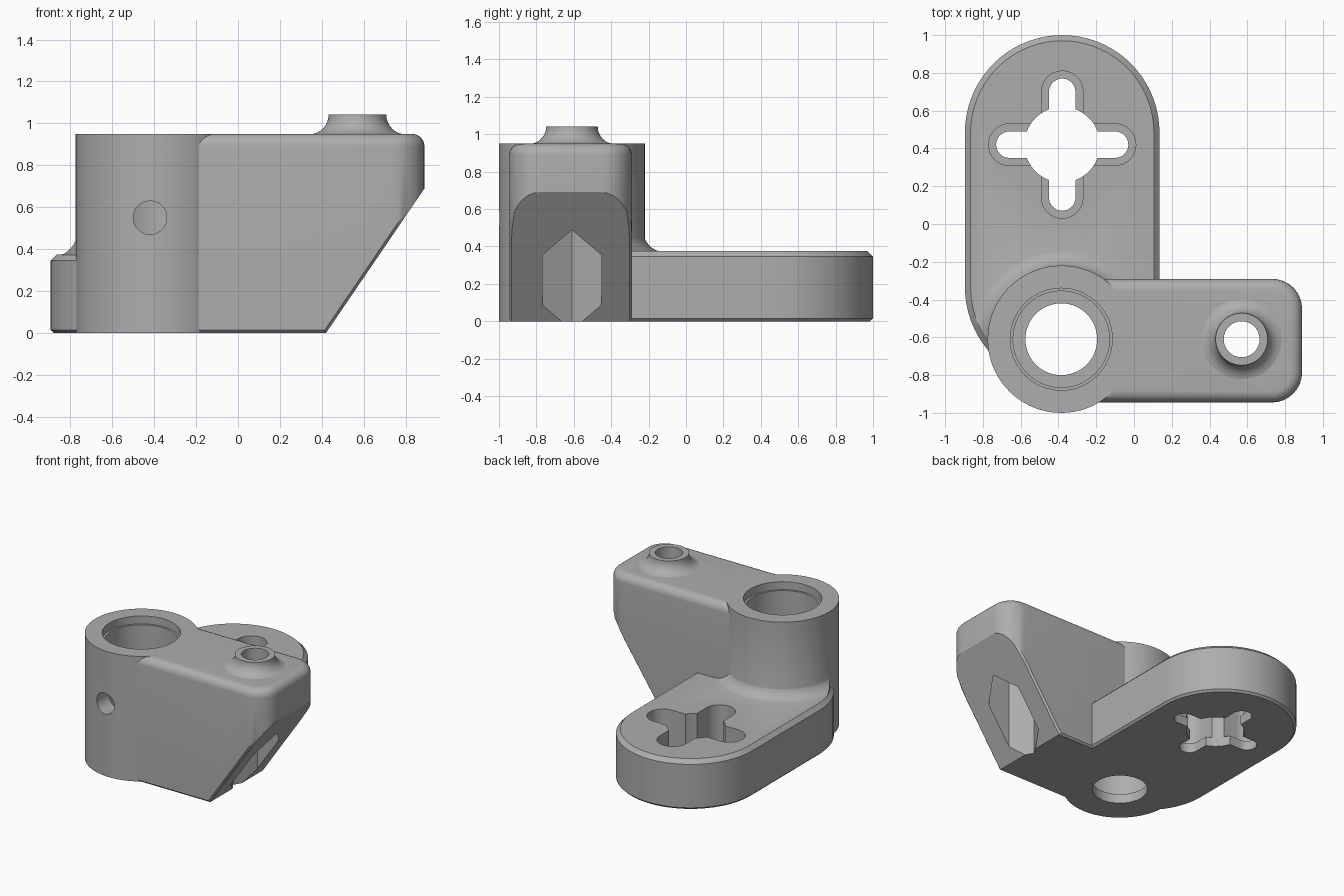
import bpy, bmesh, math
from mathutils import Matrix, Vector

if "Cube" in bpy.data.objects:
    bpy.data.objects.remove(bpy.data.objects["Cube"])

grey = bpy.data.materials.new("plain grey")
grey.use_nodes = True
color = (0.42, 0.42, 0.42, 1)
grey.diffuse_color = color
grey.node_tree.nodes["Principled BSDF"].inputs["Base Color"].default_value = color

POST = (-0.385, -0.61)      # upright tube centre
BOLT = (0.57, -0.61)        # bolt boss centre
CROSS = (-0.38, 0.42)       # cross-shaped slot centre
TOP, PLATE = 0.95, 0.375


def finish(bm, name):
    bmesh.ops.recalc_face_normals(bm, faces=bm.faces[:])
    mesh = bpy.data.meshes.new(name)
    bm.to_mesh(mesh)
    bm.free()
    mesh.materials.append(grey)
    ob = bpy.data.objects.new(name, mesh)
    bpy.context.collection.objects.link(ob)
    return ob


def lathe(name, profile, centre, steps=72):
    bm = bmesh.new()
    verts = [bm.verts.new((r, 0, z)) for r, z in profile]
    edges = [bm.edges.new(pair) for pair in zip(verts, verts[1:])]
    bmesh.ops.spin(bm, geom=verts + edges, cent=(0, 0, 0), axis=(0, 0, 1),
                   angle=math.tau, steps=steps)
    bmesh.ops.remove_doubles(bm, verts=bm.verts[:], dist=1e-5)
    bmesh.ops.translate(bm, verts=bm.verts[:], vec=(*centre, 0))
    return finish(bm, name)


def rod(name, radius, z0, z1, centre, steps=72):
    return lathe(name, [(0, z0), (radius, z0), (radius, z1), (0, z1)], centre, steps)


def arc(cx, cy, r, a0, a1, n=8):
    angles = [math.radians(a0 + (a1 - a0) * i / n) for i in range(n + 1)]
    return [(cx + r * math.cos(a), cy + r * math.sin(a)) for a in angles]


def stadium(a, b, r, n=24):
    """Rounded bar outline running from point a to point b."""
    d = math.degrees(math.atan2(b[1] - a[1], b[0] - a[0]))
    return arc(*b, r, d - 90, d + 90, n) + arc(*a, r, d + 90, d + 270, n)


def prism_bm(outline, z0, z1):
    bm = bmesh.new()
    face = bm.faces.new([bm.verts.new((x, y, z0)) for x, y in outline])
    up = bmesh.ops.extrude_face_region(bm, geom=[face])["geom"]
    bmesh.ops.translate(bm, verts=[v for v in up if isinstance(v, bmesh.types.BMVert)],
                        vec=(0, 0, z1 - z0))
    bmesh.ops.recalc_face_normals(bm, faces=bm.faces[:])
    return bm


def level_edges(bm, z):
    return [e for e in bm.edges if all(abs(v.co.z - z) < 1e-4 for v in e.verts)]


def bevel(bm, edges, size, segments=1):
    bmesh.ops.bevel(bm, geom=edges, offset=size, segments=segments,
                    profile=0.5, affect='EDGES')


def combine(target, other, operation):
    mod = target.modifiers.new("combine", 'BOOLEAN')
    mod.operation, mod.object, mod.solver = operation, other, 'EXACT'
    bpy.context.view_layer.update()
    result = target.evaluated_get(bpy.context.evaluated_depsgraph_get())
    mesh = bpy.data.meshes.new_from_object(result)
    target.modifiers.clear()
    target.data = mesh
    bpy.data.objects.remove(other)


# Mounting plate with chamfered rims
ends = ((-0.38, -0.335), (-0.38, 0.485))
bm = prism_bm(stadium(*ends, 0.515, 36), 0, PLATE)
bevel(bm, level_edges(bm, PLATE), 0.03)
bevel(bm, level_edges(bm, 0), 0.015)
bracket = finish(bm, "bracket")

# Flared foot of the tube, kept within the plate outline
foot = lathe("tube_foot", [(0, 0.2), (0.49, 0.2)] + arc(0.49, 0.478, 0.106, 270, 180)
             + [(0, 0.478)], POST)
combine(foot, finish(prism_bm(stadium(*ends, 0.487, 36), 0.1, 0.6), "foot_limit"), 'INTERSECT')

# Arm: rounded block with a sloping underside
outline = [(-0.3, -0.29), (-0.3, -0.945)] + arc(0.73, -0.785, 0.16, -90, 0) \
    + arc(0.73, -0.45, 0.16, 0, 90)
bm = prism_bm(outline, 0, TOP)
slope = Vector((0.69, 0, -0.47)).normalized()
bmesh.ops.bisect_plane(bm, geom=bm.verts[:] + bm.edges[:] + bm.faces[:],
                       plane_co=(0.42, 0, 0), plane_no=slope, clear_outer=True)
bmesh.ops.holes_fill(bm, edges=[e for e in bm.edges if e.is_boundary])
bmesh.ops.recalc_face_normals(bm, faces=bm.faces[:])
bevel(bm, level_edges(bm, TOP), 0.06, 6)
low = [e for e in bm.edges if len(e.link_faces) == 2
       and any(f.normal.z < -0.3 for f in e.link_faces)
       and any(abs(f.normal.y) > 0.95 for f in e.link_faces)]
bevel(bm, low, 0.013)
arm = finish(bm, "arm")

# Tube and flared bolt boss
tube = rod("tube", 0.39, 0, TOP, POST)
boss = lathe("bolt_boss", [(0, 0.9), (0.23, 0.9)] + arc(0.23, 1.04, 0.092, 270, 180)
             + [(0.138, 1.042), (0, 1.042)], BOLT)
for part in (tube, arm, foot, boss):
    combine(bracket, part, 'UNION')

# Stepped bore of the tube
cutters = [lathe("bore", [(0, -0.1), (0.19, -0.1), (0.19, 0.07), (0.255, 0.07),
                          (0.255, 0.89), (0.27, 0.89), (0.27, 1.2), (0, 1.2)], POST)]

# Side hole at the front of the tube
side = rod("side_hole", 0.08, 0, 0.5, (0, 0), 40)
side.data.transform(Matrix.Translation((-0.42, POST[1], 0.55)) @ Matrix.Rotation(math.pi / 2, 4, 'X'))
cutters.append(side)

# Bolt hole and hexagonal nut pocket
cutters += [rod("bolt_hole", 0.095, -0.1, 1.2, BOLT, 48),
            rod("nut_pocket", 0.182, -0.1, 0.69, BOLT, 6)]

# Cross-shaped hanging slot: round centre, wide upper and narrow lower slots
cutters.append(rod("slot_centre", 0.2, -0.1, 0.6, CROSS))
for dx, dy in ((0.28, 0), (0, 0.28)):
    a = (CROSS[0] - dx, CROSS[1] - dy)
    b = (CROSS[0] + dx, CROSS[1] + dy)
    for radius, bottom in ((0.11, 0.07), (0.07, -0.1)):
        cutters.append(finish(prism_bm(stadium(a, b, radius, 16), bottom, 0.6), "slot"))

for cutter in cutters:
    combine(bracket, cutter, 'DIFFERENCE')

bpy.ops.object.select_all(action='DESELECT')
bracket.select_set(True)
bpy.context.view_layer.objects.active = bracket
bpy.ops.object.shade_smooth_by_angle(angle=math.radians(30))
